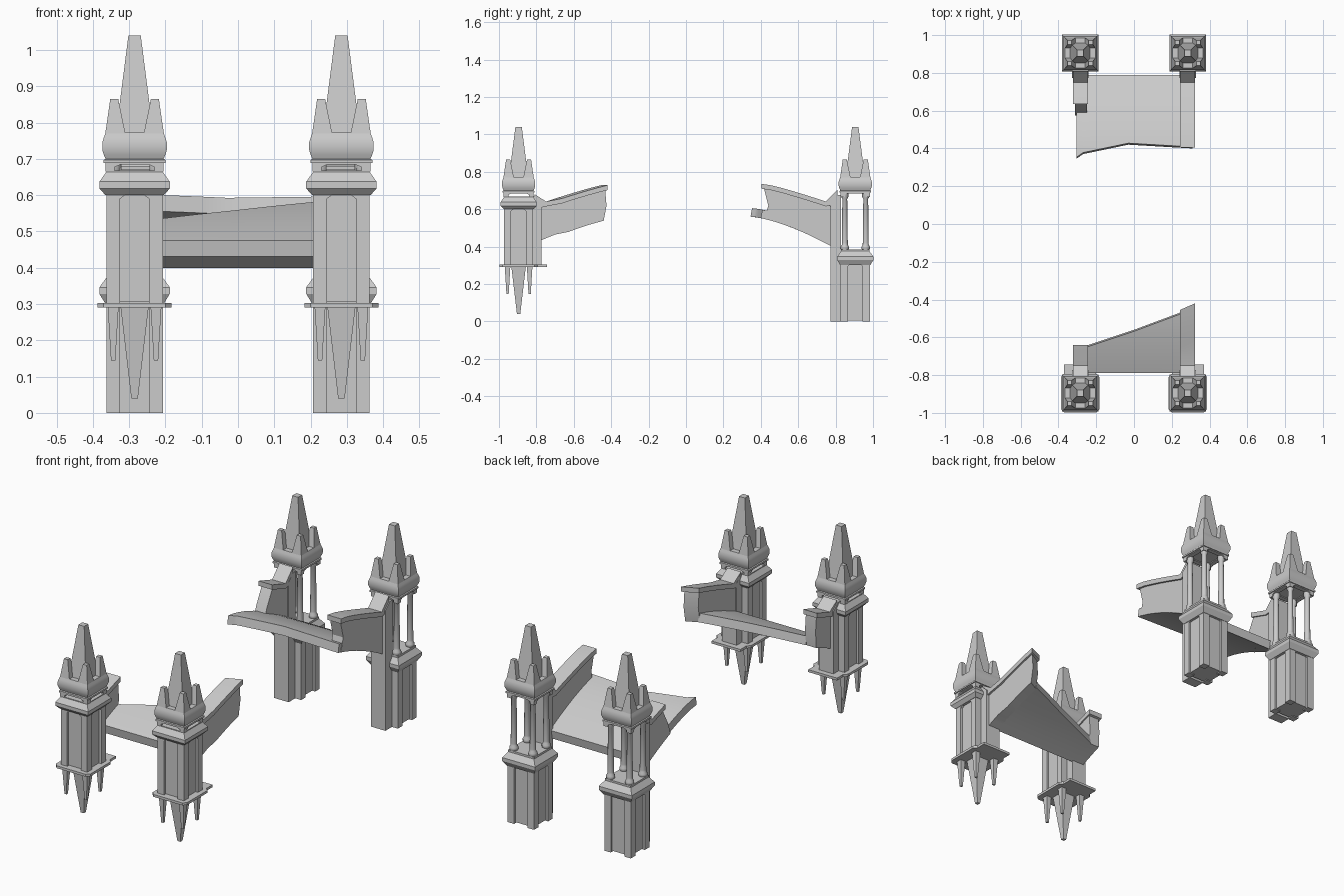
import bpy, bmesh, math
from mathutils import Vector

cube = bpy.data.objects.get("Cube")
if cube:
    bpy.data.objects.remove(cube, do_unlink=True)

stone = bpy.data.materials.new("pale_stone")
stone.use_nodes = True
stone.diffuse_color = (0.6, 0.6, 0.6, 1)
stone.node_tree.nodes["Principled BSDF"].inputs["Base Color"].default_value = (0.6, 0.6, 0.6, 1)


def finish(name, bm, angle=25):
    bmesh.ops.recalc_face_normals(bm, faces=bm.faces)
    mesh = bpy.data.meshes.new(name)
    bm.to_mesh(mesh)
    bm.free()
    mesh.materials.append(stone)
    for p in mesh.polygons:
        p.use_smooth = True
    mesh.set_sharp_from_angle(angle=math.radians(angle))
    obj = bpy.data.objects.new(name, mesh)
    bpy.context.collection.objects.link(obj)
    return obj


def loft(bm, rings):
    """Skin a list of equal-length point rings and cap both ends."""
    loops = [[bm.verts.new(p) for p in ring] for ring in rings]
    n = len(loops[0])
    for a, b in zip(loops, loops[1:]):
        for i in range(n):
            j = (i + 1) % n
            bm.faces.new((a[i], a[j], b[j], b[i]))
    bm.faces.new(loops[0][::-1])
    bm.faces.new(loops[-1])


def square(cx, cy, z, h):
    return [(cx + h * a, cy + h * b, z) for a, b in ((-1, -1), (1, -1), (1, 1), (-1, 1))]


def stack(bm, cx, cy, profile):
    """Square tower section from (height, half width) pairs."""
    loft(bm, [square(cx, cy, z, h) for z, h in profile])


def turned(bm, cx, cy, profile, n=12):
    loft(bm, [[(cx + r * math.cos(math.tau * i / n), cy + r * math.sin(math.tau * i / n), z)
               for i in range(n)] for z, r in profile])


def side_prism(bm, sign, x_in, x_out, pts, skew=0):
    """Extrude a (distance from middle, height) outline across x."""
    def ring(x, d):
        return [(x, sign * (u - (d if u < 0.7 else 0)), z) for u, z in pts]
    loft(bm, [ring(x_in, 0), ring(x_out, skew)])


def header(bm, cx, cy, half, width, depth, top, low, peak):
    """Arched panel heads on all four sides."""
    outline = [(-width, top), (-width, low), (-width * .5, peak), (width * .5, peak),
               (width, low), (width, top)]
    for k in range(4):
        c, s = round(math.cos(k * math.pi / 2)), round(math.sin(k * math.pi / 2))
        loft(bm, [[(cx + a * c - d * s, cy + a * s + d * c, z) for a, z in outline]
                  for d in (half - depth, half)])


CORNERS = [(a, b) for a in (-1, 1) for b in (-1, 1)]


def shaft(name, cx, cy, z0, z1):
    """Corner posts around recessed panels with arched heads."""
    bm = bmesh.new()
    stack(bm, cx, cy, [(z0 + .005, .066), (z1, .066)])
    for a, b in CORNERS:
        stack(bm, cx + a * .059, cy + b * .059, [(z0, .019), (z1, .019)])
    header(bm, cx, cy, .078, .04, .02, z1, z1 - .02, z1 - .005)
    finish(name, bm)


def roof(name, cx, cy):
    """Bulging crown, corner pinnacles and a tall blunt spire."""
    bm = bmesh.new()
    header(bm, cx, cy, .08, .08, .025, .69, .665, .684)
    stack(bm, cx, cy, [(.688, .085), (.697, .085), (.70, .08), (.712, .085), (.725, .089),
                       (.745, .089), (.758, .085), (.772, .08)])
    stack(bm, cx, cy, [(.77, .053), (.845, .042), (1.04, .017)])
    for a, b in CORNERS:
        base = square(cx + a * .053, cy + b * .053, .768, .028)
        top = square(cx + a * .056, cy + b * .056, .865, .011)
        loft(bm, [base, top])
    finish(name, bm)


def front_tower(side, cx, cy):
    shaft("front_shaft_" + side, cx, cy, .3, .61)
    bm = bmesh.new()
    stack(bm, cx, cy, [(.6, .08), (.618, .097), (.637, .097), (.664, .078), (.668, .078)])
    finish("front_cornice_" + side, bm)
    # Floor plate with a tongue reaching under the bridge
    bm = bmesh.new()
    h, c, t = .102, .085, .152
    plan = [(-c, -h), (c, -h), (h, -c), (h, c), (c, h), (c, t), (-c, t), (-c, h), (-h, c), (-h, -c)]
    loft(bm, [[(cx + x, cy + y, z) for x, y in plan] for z in (.29, .303)])
    finish("floor_plate_" + side, bm)
    # Hanging spikes
    bm = bmesh.new()
    stack(bm, cx, cy, [(.04, .009), (.295, .039)])
    for a, b in CORNERS:
        stack(bm, cx + a * .059, cy + b * .059, [(.145, .006), (.295, .015)])
    finish("hanging_spikes_" + side, bm)
    roof("front_roof_" + side, cx, cy)


def rear_tower(side, cx, cy):
    shaft("rear_shaft_" + side, cx, cy, 0, .315)
    bm = bmesh.new()
    stack(bm, cx, cy, [(.3, .08), (.328, .097), (.346, .097), (.375, .076), (.385, .076)])
    finish("rear_cornice_" + side, bm)
    # Open belfry columns
    bm = bmesh.new()
    for a, b in CORNERS:
        turned(bm, cx + a * .056, cy + b * .056,
               [(.38, .017), (.388, .022), (.40, .022), (.41, .016), (.42, .016),
                (.655, .013), (.665, .019), (.69, .019)])
    finish("rear_columns_" + side, bm, 50)
    roof("rear_roof_" + side, cx, cy)


def lower(u, rise):
    """Height of the arched underside of the bridge."""
    return .56 - rise * (max(0, u - .34) / .43) ** 1.5


def cap_top(u):
    return .735 - .095 * (max(0, u - .42) / .33) ** 1.15


def steps(a, b, n=8):
    return [a + (b - a) * i / n for i in range(n + 1)]


def parapet(name, sx, sign, rise, tip, foot, cap_end, skew=0):
    """Side wall with a broken end and a sloping coping."""
    bm = bmesh.new()
    pts = [(u, lower(u, rise)) for u in steps(.775, foot)]
    pts += [tip, (cap_end + .012, cap_top(cap_end) - .025)]
    pts += [(u, cap_top(u) - .015) for u in steps(cap_end + .02, .775, 5)]
    side_prism(bm, sign, sx * .25, sx * .312, pts, skew)
    finish(name + "_wall", bm)
    bm = bmesh.new()
    us = steps(cap_end, .748, 6)
    end_z = .705 if sign > 0 else .68
    pts = [(u, cap_top(u)) for u in us] + [(.81, end_z), (.81, end_z - .08)]
    pts += [(u, cap_top(u) - .026) for u in us[::-1]]
    side_prism(bm, sign, sx * .243, sx * .323, pts, skew)
    finish(name + "_coping", bm)


def buttress(name, cx, sign, z0, z1):
    bm = bmesh.new()
    side_prism(bm, sign, cx - .043, cx + .043,
               [(.772, z0), (.83, z0), (.83, z1 + .035), (.81, z1 + .035), (.772, z1)])
    finish(name, bm)


def deck(name, sign, rise, edge):
    """Curved slab ending in a ragged edge given as (x, distance) points."""
    bm = bmesh.new()
    rings = []
    for (xa, ea), (xb, eb) in zip(edge, edge[1:]):
        for t in steps(0, 1, 4)[(1 if rings else 0):]:
            x, e = xa + (xb - xa) * t, ea + (eb - ea) * t
            us = steps(.78, e, 10)
            ring = [(x, sign * u, lower(u, rise)) for u in us]
            ring += [(x, sign * (u + .008), lower(u, rise) + .045) for u in us[::-1]]
            rings.append(ring)
    loft(bm, rings)
    finish(name, bm)


# Towers and buttresses
for side, sx in (("left", 1), ("right", -1)):
    front_tower(side, sx * .285, -.895)
    rear_tower(side, sx * .285, .905)
    buttress("front_buttress_" + side, sx * .285, -1, .3, .635)
    buttress("rear_buttress_" + side, sx * .285, 1, 0, .64)

# Broken bridge halves
deck("front_deck", -1, .125, [(-.255, .645), (0, .56), (.255, .465)])
deck("rear_deck", 1, .155, [(-.305, .345), (-.27, .37), (-.03, .42), (.31, .4)])

# Parapets
parapet("front_left_parapet", 1, -1, .125, (.46, .62), .475, .455, .035)
parapet("front_right_parapet", -1, -1, .125, (.645, .57), .65, .64)
parapet("rear_left_parapet", 1, 1, .155, (.44, .62), .42, .405)
parapet("rear_right_parapet", -1, 1, .155, (.60, .565), .575, .635)
